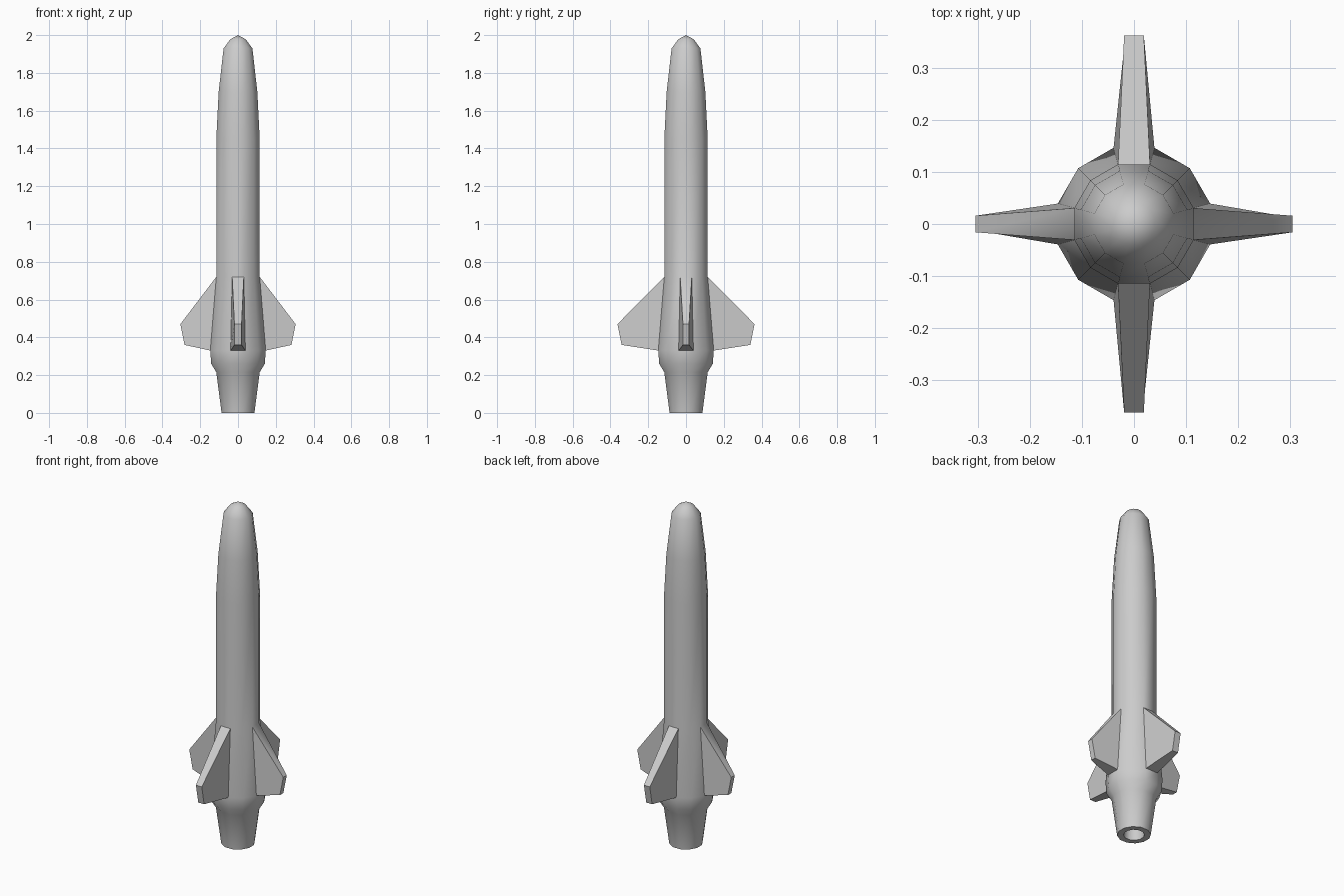
import bpy, bmesh, math
from mathutils import Vector

if "Cube" in bpy.data.objects:
    bpy.data.objects.remove(bpy.data.objects["Cube"])

SIDES = 12
grey = bpy.data.materials.new("light grey")
grey.diffuse_color = (0.6, 0.6, 0.6, 1)
grey.use_nodes = True
grey.node_tree.nodes["Principled BSDF"].inputs["Base Color"].default_value = grey.diffuse_color

# Profile (radius at corners, height), from inside the nozzle out and up to the nose
profile = [(0.05, 0.12), (0.056, 0.0), (0.09, 0.0), (0.119, 0.215),
           (0.147, 0.26), (0.152, 0.33), (0.119, 0.72), (0.119, 1.45),
           (0.106, 1.70), (0.079, 1.93), (0.042, 1.978)]
SKIRT = 5  # fins grow from the band above this ring

bm = bmesh.new()
rings = []
for r, z in profile:
    ring = []
    for i in range(SIDES):
        a = math.radians(15 + 30 * i)
        ring.append(bm.verts.new((r * math.cos(a), r * math.sin(a), z)))
    rings.append(ring)

# Body bands, keeping the four root faces for the fins
roots = []
for k in range(len(rings) - 1):
    for i in range(SIDES):
        j = (i + 1) % SIDES
        f = bm.faces.new((rings[k][i], rings[k][j], rings[k + 1][j], rings[k + 1][i]))
        if k == SKIRT and i % 3 == 2:
            roots.append((f, math.radians(30 * (i + 1))))

# Nozzle floor and nose tip
bm.faces.new(rings[0])
tip = bm.verts.new((0, 0, 2.0))
for i in range(SIDES):
    bm.faces.new((rings[-1][i], rings[-1][(i + 1) % SIDES], tip))

# Fins, pulled out of the body; the front and back pair is longer
for f, a in roots:
    out = Vector((math.cos(a), math.sin(a), 0))
    side = Vector((-math.sin(a), math.cos(a), 0))
    reach, half = (0.363, 0.019) if abs(out.y) > 0.5 else (0.305, 0.016)
    ext = bmesh.ops.extrude_discrete_faces(bm, faces=[f])["faces"][0]
    for v in ext.verts:
        s = half if v.co.dot(side) > 0 else -half
        top = v.co.z > 0.5
        v.co = out * (reach if top else reach - 0.022) + side * s
        v.co.z = 0.47 if top else 0.36

bmesh.ops.recalc_face_normals(bm, faces=bm.faces)
mesh = bpy.data.meshes.new("rocket_body")
bm.to_mesh(mesh)
bm.free()
mesh.materials.append(grey)
body = bpy.data.objects.new("rocket_body", mesh)
bpy.context.collection.objects.link(body)
bpy.context.view_layer.objects.active = body
body.select_set(True)
bpy.ops.object.shade_smooth_by_angle(angle=math.radians(40))
